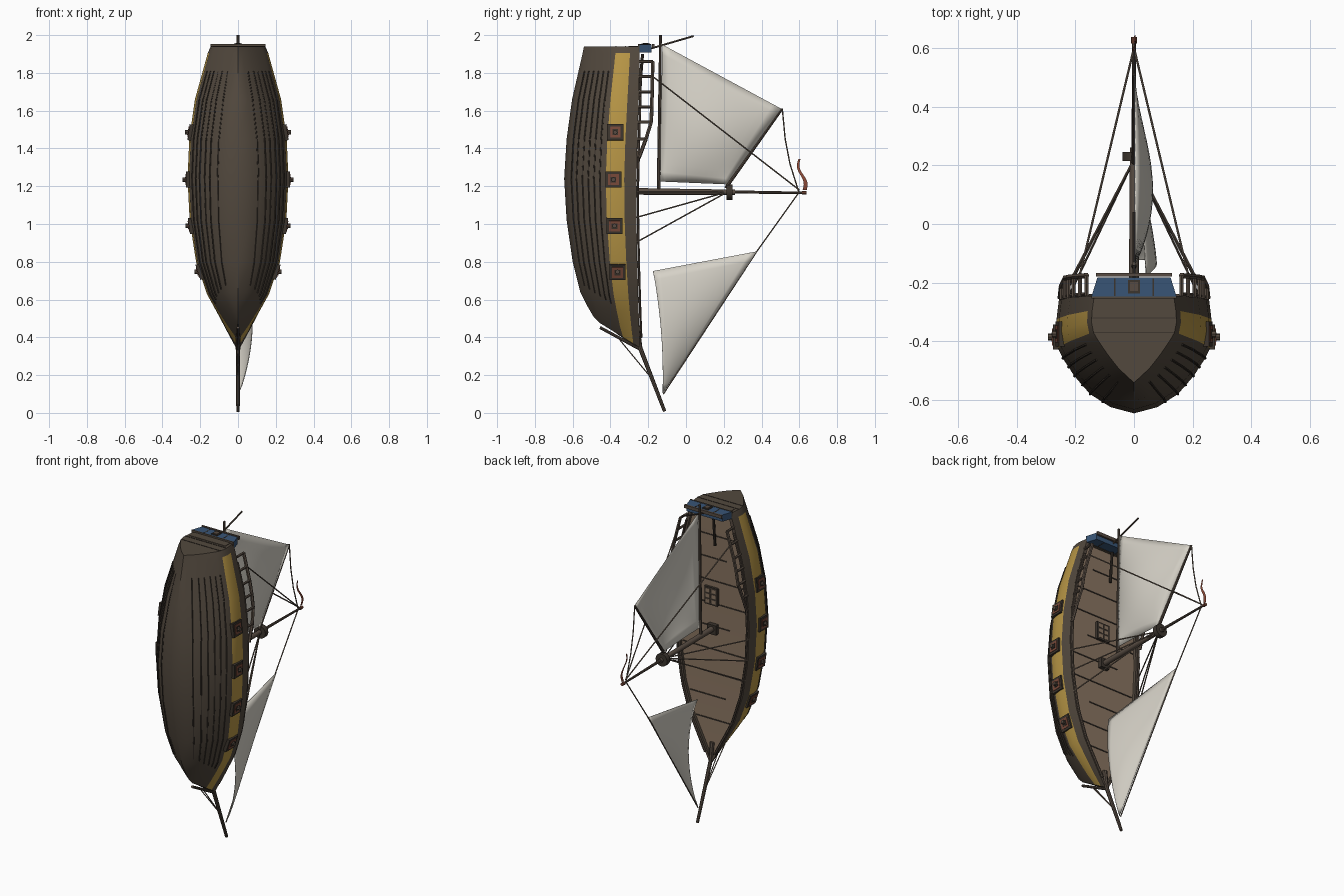
import bpy, bmesh, math
from mathutils import Vector, Matrix

old = bpy.data.objects.get("Cube")
if old:
    bpy.data.objects.remove(old, do_unlink=True)


def material(name, r, g, b):
    m = bpy.data.materials.new(name)
    m.use_nodes = True
    m.diffuse_color = (r, g, b, 1)
    bsdf = m.node_tree.nodes["Principled BSDF"]
    bsdf.inputs["Base Color"].default_value = (r, g, b, 1)
    bsdf.inputs["Roughness"].default_value = 0.9
    return m


HULL = material("hull brown", .085, .066, .048)
BAND = material("ochre band", .47, .30, .06)
TRIM = material("dark trim", .045, .035, .027)
DECK = material("deck planks", .25, .175, .118)
SPAR = material("spar wood", .095, .071, .054)
ROPE = material("rope", .16, .122, .092)
SAIL = material("sailcloth", .68, .65, .58)
RED = material("pennant red", .27, .07, .04)
PORT = material("port red", .19, .068, .042)
BLUE = material("stern blue", .04, .09, .18)


def finish(name, bm, mats, smooth=False):
    bmesh.ops.recalc_face_normals(bm, faces=bm.faces)
    me = bpy.data.meshes.new(name)
    bm.to_mesh(me)
    bm.free()
    for m in mats:
        me.materials.append(m)
    ob = bpy.data.objects.new(name, me)
    bpy.context.collection.objects.link(ob)
    if smooth:
        bpy.ops.object.select_all(action='DESELECT')
        ob.select_set(True)
        bpy.context.view_layer.objects.active = ob
        bpy.ops.object.shade_smooth_by_angle(angle=math.radians(35))
    return ob


def rod(name, pts, r, mat, r_end=None, sides=8):
    """Round bar through the points, tapering from r to r_end."""
    bm = bmesh.new()
    r_end = r if r_end is None else r_end
    pts = [Vector(p) for p in pts]
    n = len(pts) - 1
    for i, (a, b) in enumerate(zip(pts, pts[1:])):
        ra, rb = (r + (r_end - r) * k / n for k in (i, i + 1))
        turn = (b - a).to_track_quat('Z', 'Y').to_matrix().to_4x4()
        bmesh.ops.create_cone(bm, cap_ends=True, segments=sides, radius1=ra, radius2=rb,
                              depth=(b - a).length,
                              matrix=Matrix.Translation((a + b) / 2) @ turn)
    return finish(name, bm, [mat], sides > 5)


def box(name, loc, size, mat, tilt=0):
    bm = bmesh.new()
    bmesh.ops.create_cube(bm, size=1, matrix=Matrix.Translation(loc)
                          @ Matrix.Rotation(tilt, 4, 'Y') @ Matrix.Diagonal((*size, 1)))
    return finish(name, bm, [mat])


# Hull stations: z at sheer, z at keel, half width, keel y, sheer y
STATIONS = [(.345, .475, .012, -.455, -.243), (.42, .51, .055, -.49, -.246),
            (.52, .57, .11, -.525, -.25), (.62, .64, .163, -.56, -.253),
            (.8, .8, .222, -.6, -.258), (1.02, 1.02, .256, -.632, -.262),
            (1.24, 1.24, .267, -.645, -.262), (1.45, 1.45, .258, -.632, -.257),
            (1.66, 1.66, .228, -.603, -.25), (1.905, 1.905, .16, -.547, -.245),
            (1.94, 1.94, .145, -.54, -.245)]
# Section from keel to sheer as fractions of half width and depth
SECTION = [(0, 0), (.3, .055), (.56, .17), (.76, .33), (.9, .48), (.97, .575),
           (1, .7), (.99, .83), (.96, 1)]


def station(z):
    for a, b in zip(STATIONS, STATIONS[1:]):
        if z <= b[0]:
            break
    t = (z - a[0]) / (b[0] - a[0])
    return [p + (q - p) * t for p, q in zip(a, b)]


def hull_point(st, f, side=1, out=0):
    """Point on the hull skin at depth fraction f; the ends are more V-shaped."""
    zs, zk, w, yk, ys = st
    for a, b in zip(SECTION, SECTION[1:]):
        if f <= b[1]:
            break
    fx = a[0] + (b[0] - a[0]) * (f - a[1]) / (b[1] - a[1])
    fx **= 1 + .6 * abs((zs - 1.1) / .8) ** 3
    return Vector((side * (w * fx + out), yk + (ys - yk) * f, zk + (zs - zk) * f))


DEPTH = .018
# Hull skin, rail cap, inner bulwark and deck in one lofted loop
bm = bmesh.new()
loops = []
for st in STATIONS:
    half = [hull_point(st, f) for _, f in SECTION]
    inner = half[-1].copy()
    inner.x = max(inner.x - .022, .002)
    half += [inner, inner - Vector((0, DEPTH, 0))]
    ring = half + [Vector((-p.x, p.y, p.z)) for p in reversed(half[1:])]
    loops.append([bm.verts.new(p) for p in ring])
n = len(loops[0])
for a, b in zip(loops, loops[1:]):
    for i in range(n):
        j = (i + 1) % n
        face = bm.faces.new((a[i], a[j], b[j], b[i]))
        k = min(i, n - 1 - i)
        painted = k in (5, 6) and b is not loops[-1]
        face.material_index = 1 if painted else 2 if k == 8 else 3 if k == 10 else 0
bm.faces.new(loops[0])
bm.faces.new(loops[-1])
finish("hull", bm, [HULL, BAND, SPAR, DECK], True)

for s, tag in ((1, "left"), (-1, "right")):
    # Raised plank seams along the lower hull
    for i, f in enumerate((.1, .17, .25, .33, .41, .49)):
        ends = (.66 - .02 * i, 1.81)
        zs = [ends[0]] + [st[0] for st in STATIONS if ends[0] < st[0] < ends[1]] + [ends[1]]
        rod(f"{tag}_plank_seam_{i}", [hull_point(station(z), f, s, .001) for z in zs],
            .0042, TRIM, sides=5)
    rod(f"{tag}_rail", [hull_point(station(.4 + .075 * k), 1, s, -.008) + Vector((0, .008, 0))
                        for k in range(20)], .007, SPAR, sides=6)
    # Gun ports
    for i, z in enumerate((.745, .99, 1.235, 1.485)):
        p = hull_point(station(z), .68, s)
        slope = (station(z + .04)[2] - station(z - .04)[2]) / .08
        tilt = s * math.atan(slope)
        for part, size, thick, mat in (("frame", .085, .02, TRIM), ("port", .058, .026, PORT),
                                       ("muzzle_plate", .03, .032, TRIM)):
            box(f"{tag}_gun_{part}_{i}", p, (thick, size, size), mat, tilt)
        rod(f"{tag}_gun_{i}", [p, p + Vector((s * .028, 0, 0))], .012, SPAR)
    # Quarter railing
    posts = [1.86, 1.78, 1.7, 1.62, 1.54, 1.45]
    top = []
    for i, z in enumerate(posts):
        foot = hull_point(station(z), 1, s)
        head = foot + Vector((0, .07 if i < 5 else .045, 0))
        top.append(head)
        rod(f"{tag}_rail_post_{i}", [foot, head], .008, SPAR, sides=6)
    top.append(hull_point(station(1.35), 1, s) + Vector((0, .01, 0)))
    rod(f"{tag}_quarter_rail", top, .01, SPAR, sides=6)
    # Shrouds and backstays
    for i, z in enumerate((1.035, .905, 1.17)):
        rod(f"{tag}_shroud_{i}", [(0, .22, 1.17), hull_point(station(z), 1, s)], .0038, ROPE)
    rod(f"{tag}_backstay", [(0, .6, 1.18), (s * .185, -.175, 1.78)], .0038, ROPE)
    rod(f"{tag}_bow_stay", [(s * .012, -.37, .41), (0, -.18, .18)], .003, ROPE)

# Deck plank joints, staggered
for i in range(9):
    z = .6 + .145 * i
    st = station(z)
    w = st[2] * .96 - .03
    x = (0, .25 * w, -.25 * w)[i % 3]
    box(f"deck_joint_{i}", (x, st[4] - DEPTH + .001, z),
        (2 * w - 2 * abs(x), .005, .007), TRIM)

# Hatch with grating
box("hatch_frame", (.01, -.272, 1.375), (.09, .024, .11), TRIM)
for i in range(6):
    box(f"hatch_pane_{i}", (-.01 + .04 * (i % 2), -.261, 1.342 + .033 * (i // 2)),
        (.028, .006, .023), DECK)

# Stern panels
box("transom_board", (0, -.275, 1.925), (.25, .06, .036), HULL)
box("panel_backing", (0, -.251, 1.93), (.29, .007, .046), HULL)
bm = bmesh.new()
bmesh.ops.create_cube(bm, size=1, matrix=Matrix.Translation((0, -.215, 1.93))
                      @ Matrix.Diagonal((.29, .065, .042, 1)))
for v in bm.verts:
    if v.co.y > -.215:
        v.co.x *= .86
finish("stern_panel", bm, [BLUE])
box("stern_cap", (0, -.173, 1.944), (.26, .012, .02), SPAR)
box("stern_window", (0, -.213, 1.933), (.042, .046, .045), TRIM)
box("window_pane", (0, -.213, 1.935), (.026, .03, .046), SPAR)
for x in (-.065, .065):
    box("stern_divider", (x, -.215, 1.93), (.005, .06, .044), TRIM)
for y in (-.32, -.37):
    half = hull_point(STATIONS[-1], (y + .54) / .295).x
    box("transom_seam", (0, y, 1.94), (2 * half, .004, .004), TRIM)
rod("tiller", [(-.03, -.23, 1.9), (-.03, -.245, 1.71)], .008, TRIM)
rod("stern_flagpole", [(0, -.2, 1.925), (0, .04, 1.995)], .005, SPAR)

# Masts and spars
box("mast_step", (0, -.268, 1.17), (.06, .03, .06), TRIM)
rod("lower_mast", [(0, -.31, 1.173), (0, .26, 1.168)], .018, SPAR, .014, 12)
rod("top_mast", [(0, .2, 1.17), (0, .635, 1.165)], .009, SPAR, .006)
rod("mast_top", [(0, .215, 1.168), (0, .245, 1.168)], .04, TRIM, sides=16)
rod("mast_truck", [(0, .615, 1.165), (0, .637, 1.165)], .01, PORT)
rod("boom", [(0, -.145, 1.17), (0, -.135, 2)], .01, SPAR, .007)
rod("gaff", [(0, .21, 1.19), (0, .51, 1.61)], .009, SPAR, .006)
rod("bowsprit", [(0, -.26, .46), (0, -.243, .345), (0, -.113, .008)], .015, SPAR, .009)
rod("beakhead", [(0, -.455, .452), (0, -.24, .335)], .008, SPAR)

# Centre line rigging
rod("forestay", [(0, .6, 1.17), (0, .375, .855), (0, -.12, .1)], .0035, ROPE)
rod("peak_halyard", [(0, .51, 1.61), (0, .525, 1.45), (0, .55, 1.32), (0, .597, 1.17)],
    .0035, ROPE)


def sail(name, a, b, c, d, bulge, loose=False):
    """Billowed cloth between four corners; a loose sail also billows at its free edge."""
    bm = bmesh.new()
    a, b, c, d = map(Vector, (a, b, c, d))
    N = 14
    grid = []
    for i in range(N + 1):
        u = i / N
        across = math.cos(math.pi * u / 2) if loose else math.sin(math.pi * u)
        row = []
        for j in range(N + 1):
            v = j / N
            p = a.lerp(b, u).lerp(d.lerp(c, u), v)
            swell = bulge * (max(across, 0) * max(math.sin(math.pi * v), 0)) ** .8
            p.x += swell
            if loose:
                p.y += .35 * swell * (1 - u)
            row.append(bm.verts.new(p))
        grid.append(row)
    for r0, r1 in zip(grid, grid[1:]):
        for j in range(N):
            bm.faces.new((r0[j], r0[j + 1], r1[j + 1], r1[j]))
    bmesh.ops.remove_doubles(bm, verts=bm.verts, dist=.0005)
    ob = finish(name, bm, [SAIL], True)
    ob.modifiers.new("cloth", 'SOLIDIFY').thickness = .003


sail("mainsail", (.005, -.125, 1.95), (.005, -.14, 1.225), (.005, .215, 1.21),
     (.005, .505, 1.61), .06)
sail("jib", (.04, -.175, .75), (.003, .375, .855), (.003, -.125, .105),
     (.003, -.125, .105), .052, True)

# Pennant
bm = bmesh.new()
rows = []
for i in range(13):
    t = i / 12
    y = .628 - .03 * t + .012 * math.sin(t * 6.5)
    h = .011 * (1 - .5 * t)
    rows.append([bm.verts.new((.006 * math.sin(t * 5), y + k * h, 1.18 + .165 * t))
                 for k in (-1, 1)])
for p, q in zip(rows, rows[1:]):
    bm.faces.new((p[0], p[1], q[1], q[0]))
finish("pennant", bm, [RED], True)
